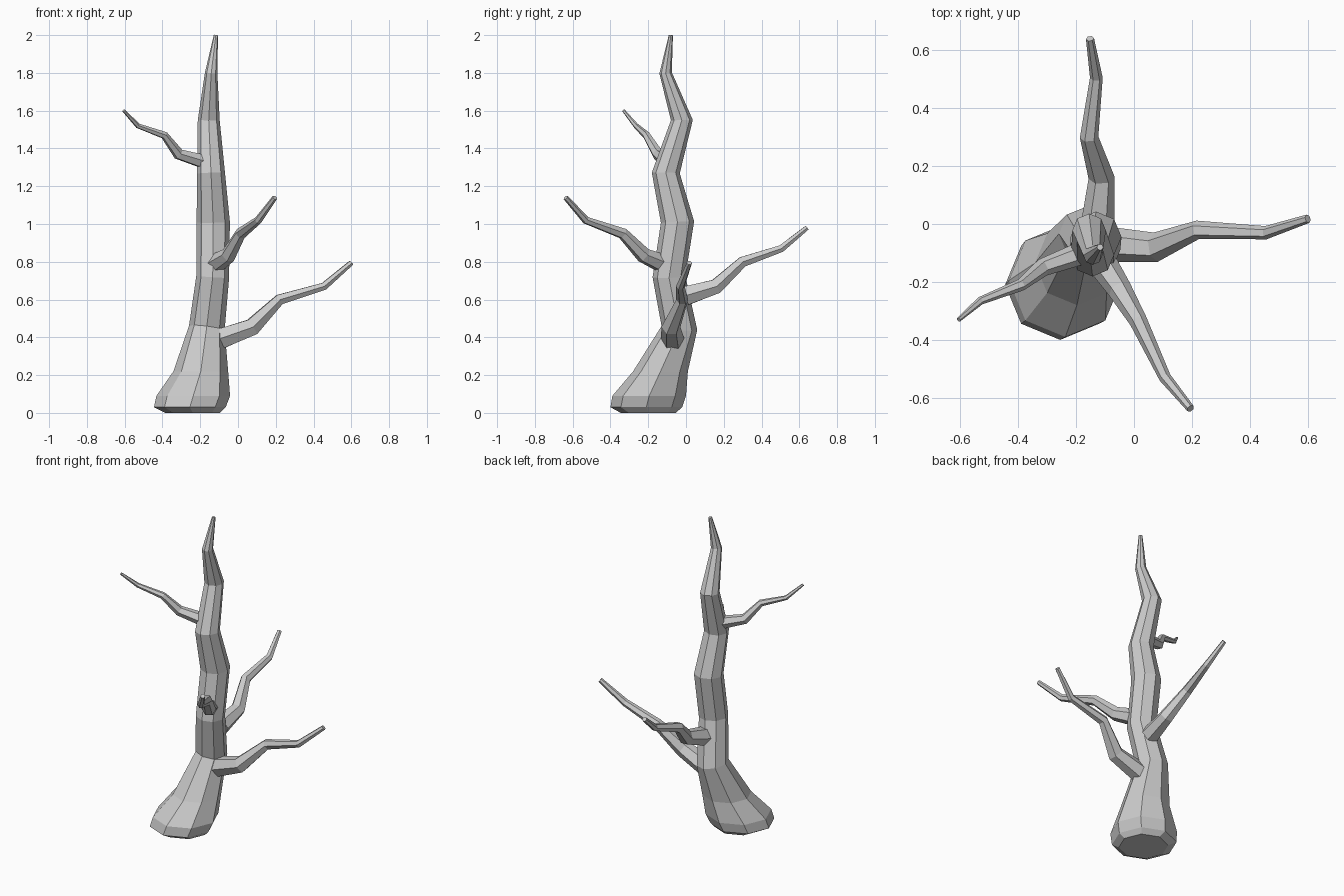
import bpy, bmesh, math
from mathutils import Vector

if "Cube" in bpy.data.objects:
    bpy.data.objects.remove(bpy.data.objects["Cube"])


def limb(name, path, sides, side_hint, flat=0, phase=0.0):
    """Loft a tapered tube through (x, y, z, radius) points; first `flat` rings stay level."""
    bm = bmesh.new()
    pts = [Vector(p[:3]) for p in path]
    rings = []
    for i, p in enumerate(path):
        t = Vector((0, 0, 0))
        if i > 0:
            t += (pts[i] - pts[i - 1]).normalized()
        if i < len(pts) - 1:
            t += (pts[i + 1] - pts[i]).normalized()
        t = Vector((0, 0, 1)) if i < flat else t.normalized()
        u = (side_hint - t * side_hint.dot(t)).normalized()
        v = t.cross(u)
        ring = []
        for k in range(sides):
            a = 2 * math.pi * k / sides + phase
            ring.append(bm.verts.new(pts[i] + p[3] * (math.cos(a) * u + math.sin(a) * v)))
        rings.append(ring)
    for a, b in zip(rings, rings[1:]):
        for k in range(sides):
            n = (k + 1) % sides
            bm.faces.new((a[k], a[n], b[n], b[k]))
    bm.faces.new(rings[0][::-1])
    bm.faces.new(rings[-1])
    bmesh.ops.recalc_face_normals(bm, faces=bm.faces)
    me = bpy.data.meshes.new(name)
    bm.to_mesh(me)
    bm.free()
    ob = bpy.data.objects.new(name, me)
    bpy.context.collection.objects.link(ob)
    return ob


# Crooked trunk with a flared foot
limb("trunk", [
    (-.24, -.20, 0, .145), (-.255, -.21, .03, .19), (-.237, -.195, .09, .195),
    (-.197, -.135, .22, .145), (-.165, -.035, .45, .095), (-.134, -.09, .72, .087),
    (-.131, -.045, 1.01, .088), (-.143, -.107, 1.27, .074), (-.155, -.022, 1.55, .058),
    (-.142, -.108, 1.80, .033), (-.117, -.08, 2.0, .011)],
    8, Vector((1, 0, 0)), flat=4)

# Four bare branches, lowest to highest
up = Vector((0, 0, 1))
branches = {
    "right_branch": [(-.10, -.07, .39, .062), (.075, -.08, .455, .051), (.22, -.02, .60, .032),
                     (.455, -.03, .67, .023), (.60, .018, .795, .015)],
    "back_branch": [(-.125, .0, .62, .058), (-.112, .16, .67, .045), (-.155, .30, .80, .032),
                    (-.13, .505, .87, .022), (-.152, .64, .98, .014)],
    "front_branch": [(-.12, -.12, .79, .053), (-.05, -.225, .835, .042), (.015, -.335, .95, .031),
                     (.107, -.53, 1.02, .021), (.195, -.637, 1.14, .014)],
    "left_branch": [(-.18, -.10, 1.33, .04), (-.315, -.15, 1.37, .031), (-.39, -.21, 1.47, .021),
                    (-.53, -.265, 1.52, .014), (-.605, -.33, 1.60, .008)],
}
for name, path in branches.items():
    limb(name, path, 6, up, phase=math.pi / 6)
